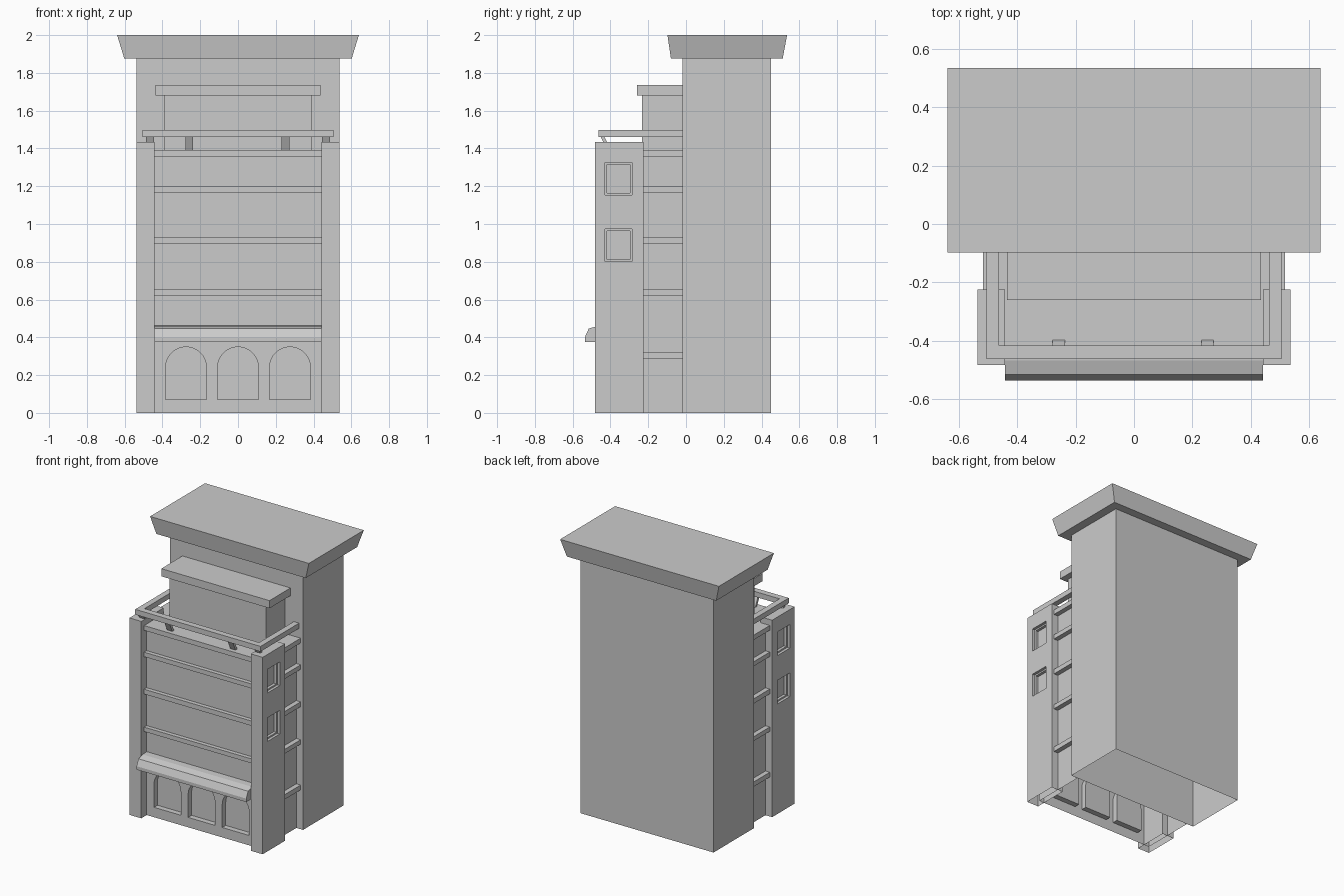
import bpy, bmesh, math

if "Cube" in bpy.data.objects:
    bpy.data.objects.remove(bpy.data.objects["Cube"])


def make(name, bm):
    bmesh.ops.recalc_face_normals(bm, faces=bm.faces[:])
    me = bpy.data.meshes.new(name)
    bm.to_mesh(me)
    bm.free()
    ob = bpy.data.objects.new(name, me)
    bpy.context.collection.objects.link(ob)
    return ob


def box(name, x0, x1, y0, y1, z0, z1, top=(0, 0, 0)):
    """Box; top = flare of the upper rim on the sides, front and back."""
    bm = bmesh.new()
    fx, ff, fb = top
    lo = [bm.verts.new(p) for p in ((x0, y0, z0), (x1, y0, z0), (x1, y1, z0), (x0, y1, z0))]
    hi = [bm.verts.new(p) for p in ((x0 - fx, y0 - ff, z1), (x1 + fx, y0 - ff, z1),
                                    (x1 + fx, y1 + fb, z1), (x0 - fx, y1 + fb, z1))]
    bm.faces.new(lo)
    bm.faces.new(hi)
    for i in range(4):
        j = (i + 1) % 4
        bm.faces.new((lo[i], lo[j], hi[j], hi[i]))
    return make(name, bm)


def prism(name, pts, vec):
    """Extrude a closed outline of 3D points along vec."""
    bm = bmesh.new()
    f = bm.faces.new([bm.verts.new(p) for p in pts])
    g = bmesh.ops.extrude_face_region(bm, geom=[f])
    bmesh.ops.translate(bm, vec=vec, verts=[v for v in g['geom'] if isinstance(v, bmesh.types.BMVert)])
    return make(name, bm)


def cut(ob, cutter):
    cutter.hide_render = True
    m = ob.modifiers.new("cut", 'BOOLEAN')
    m.operation, m.solver, m.object = 'DIFFERENCE', 'EXACT', cutter
    bpy.context.view_layer.objects.active = ob
    bpy.ops.object.modifier_apply(modifier=m.name)
    bpy.data.objects.remove(cutter)


def open_bottom(ob):
    bm = bmesh.new()
    bm.from_mesh(ob.data)
    low = [f for f in bm.faces if all(v.co.z < 1e-4 for v in f.verts)]
    bmesh.ops.delete(bm, geom=low, context='FACES')
    bm.to_mesh(ob.data)
    bm.free()


W, BACK, WALL = 0.537, -0.018, -0.42

# rear tower with flared roof
open_bottom(box("tower", -W, W, BACK, 0.45, 0, 1.876))
box("tower_cornice", -0.602, 0.602, -0.08, 0.512, 1.876, 2.0, (0.038, 0.018, 0.023))

# front block with three arched recesses
body = box("front_block", -0.483, 0.483, WALL, BACK, 0, 1.38)
for cx in (-0.275, 0, 0.275):
    r, zs = 0.108, 0.241
    pts = [(cx - r, -0.5, 0.072), (cx + r, -0.5, 0.072)]
    pts += [(cx + r * math.cos(a), -0.5, zs + r * math.sin(a))
            for a in (math.pi * i / 16 for i in range(17))]
    cut(body, prism("arch_cutter", pts, (0, 0.5 + WALL + 0.04, 0)))
open_bottom(body)

# corner piers with stepped window recesses on the outer side
for s, side in ((-1, "left"), (1, "right")):
    xs = sorted((s * 0.442, s * W))
    pier = box(side + "_pier", *xs, -0.483, -0.225, 0, 1.435)
    for z in (0.887, 1.24):
        for hy, hz, depth in ((0.072, 0.086, 0.02), (0.06, 0.075, 0.04)):
            xc = sorted((s * (W - depth), s * 0.6))
            cut(pier, box("window_cutter", *xc, -0.357 - hy, -0.357 + hy, z - hz, z + hz))
    open_bottom(pier)

# floor bands on the front and in the side gaps
for i, (z0, z1) in enumerate(((0.287, 0.322), (0.62, 0.652), (0.893, 0.928), (1.165, 1.198), (1.357, 1.392))):
    if 0 < i < 4:
        box("front_band", -0.442, 0.442, -0.45, WALL, z0, z1)
    if i < 4:
        for s in (-1, 1):
            box("side_band", *sorted((s * 0.483, s * 0.518)), -0.225, BACK, z0, z1)
    else:
        box("roof_slab", -0.518, 0.518, -0.45, BACK, z0, z1)

# awning over the arches
prism("awning", [(-0.442, y, z) for y, z in ((WALL, 0.462), (-0.468, 0.46), (-0.515, 0.446),
      (-0.536, 0.4), (-0.536, 0.375), (WALL, 0.375))], (0.884, 0, 0))

# penthouse
box("penthouse", -0.39, 0.39, -0.232, BACK, 1.392, 1.68)
box("penthouse_cap", -0.436, 0.436, -0.26, BACK, 1.68, 1.736)

# roof railing, a U in plan, with slanted brackets
prism("railing", [(x, y, 1.46) for x, y in ((-0.505, BACK), (-0.505, -0.462), (0.505, -0.462), (0.505, BACK),
      (0.462, BACK), (0.462, -0.417), (-0.462, -0.417), (-0.462, BACK))], (0, 0, 0.038))
for cx in (-0.467, -0.258, 0.252, 0.467):
    prism("railing_bracket", [(cx - 0.021, y, z) for y, z in ((-0.452, 1.462), (-0.432, 1.462),
          (-0.397, 1.39), (-0.417, 1.39))], (0.042, 0, 0))
